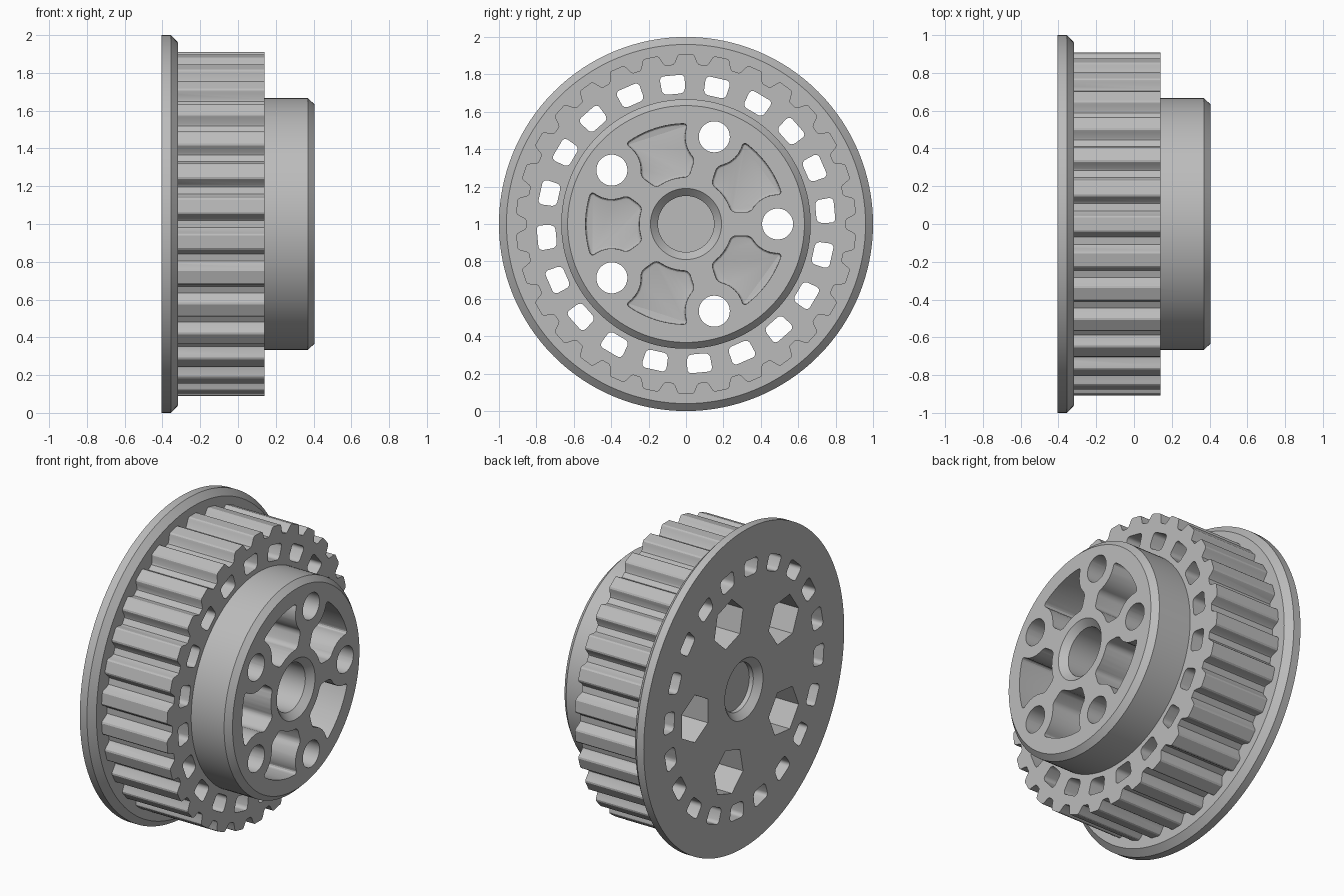
import bpy, bmesh, math
from math import cos, sin, radians, pi
from mathutils import Matrix, Vector

if "Cube" in bpy.data.objects:
    bpy.data.objects.remove(bpy.data.objects["Cube"])

X_BACK, X_FLANGE, X_BELT, X_HUB = -0.405, -0.317, 0.14, 0.405
HUB_HOLE_R = 0.49
AXIS = Matrix.Translation((0, 0, 1))

metal = bpy.data.materials.new("grey_metal")
metal.use_nodes = True
GREY = (0.5, 0.5, 0.5, 1)
metal.diffuse_color = GREY
metal.node_tree.nodes["Principled BSDF"].inputs["Base Color"].default_value = GREY


def polar(r, deg):
    return (r * cos(radians(deg)), r * sin(radians(deg)))


def finish(name, bm):
    bmesh.ops.recalc_face_normals(bm, faces=bm.faces)
    mesh = bpy.data.meshes.new(name)
    bm.to_mesh(mesh)
    bm.free()
    mesh.transform(AXIS)
    mesh.materials.append(metal)
    obj = bpy.data.objects.new(name, mesh)
    bpy.context.collection.objects.link(obj)
    return obj


def lathe(name, profile, steps=128):
    """Revolve a closed (x, radius) profile around the x axis."""
    bm = bmesh.new()
    rings = [[bm.verts.new((x, *polar(r, 360 * i / steps))) for x, r in profile]
             for i in range(steps)]
    n = len(profile)
    for i in range(steps):
        a, b = rings[i], rings[(i + 1) % steps]
        for j in range(n):
            k = (j + 1) % n
            bm.faces.new((a[j], a[k], b[k], b[j]))
    return finish(name, bm)


def prisms(name, outline, x0, x1, angles=(0,), corners=(), radius=0.0, floor=0.0):
    """Extrude a (y, z) outline along x, with rounded corners, repeated around the axis."""
    bm = bmesh.new()
    for angle in angles:
        part = bmesh.new()
        verts = [part.verts.new((x0, y, z)) for y, z in outline]
        part.faces.new(verts)
        if corners:
            bmesh.ops.bevel(part, geom=[verts[c] for c in corners], offset=radius,
                            segments=4, profile=0.5, affect='VERTICES')
        base = part.faces[:]
        ext = bmesh.ops.extrude_face_region(part, geom=base, use_keep_orig=True)
        moved = [g for g in ext["geom"] if isinstance(g, bmesh.types.BMVert)]
        bmesh.ops.translate(part, verts=moved, vec=(x1 - x0, 0, 0))
        bmesh.ops.recalc_face_normals(part, faces=part.faces)
        if floor:
            rim = [e for e in part.edges if all(abs(v.co.x - x0) < 1e-5 for v in e.verts)]
            bmesh.ops.bevel(part, geom=rim, offset=floor, segments=3,
                            profile=0.5, affect='EDGES')
        part.transform(Matrix.Rotation(radians(angle), 4, 'X'))
        temp = bpy.data.meshes.new("temp")
        part.to_mesh(temp)
        part.free()
        bm.from_mesh(temp)
        bpy.data.meshes.remove(temp)
    return finish(name, bm)


def combine(target, tool, operation):
    tool.hide_render = True
    mod = target.modifiers.new(tool.name, 'BOOLEAN')
    mod.operation, mod.object, mod.solver = operation, tool, 'EXACT'
    bpy.context.view_layer.objects.active = target
    bpy.ops.object.modifier_apply(modifier=mod.name)
    bpy.data.objects.remove(tool)


# Flange, hub and chamfered bore in one turned profile
pulley = lathe("pulley_body", [
    (X_BACK, 0.19), (X_BACK, 1), (-0.355, 1), (X_FLANGE, 0.96), (X_FLANGE, 0.667),
    (0.37, 0.667), (X_HUB, 0.633), (X_HUB, 0.19), (0.365, 0.15), (-0.365, 0.15)])

# Toothed belt ring
TEETH = 30
half = [(4.7, 0.855), (4.1, 0.863), (3.1, 0.895), (2.7, 0.905), (2.1, 0.91)]
tooth = [(-a, r) for a, r in half] + [(a, r) for a, r in reversed(half)]
belt = [polar(r, 6 + 360 / TEETH * i + a) for i in range(TEETH) for a, r in tooth]
combine(pulley, prisms("belt_teeth", belt, X_FLANGE - 0.02, X_BELT), 'UNION')

# Ring of rounded slots through belt and flange
slot = [polar(0.70, -4.9), polar(0.80, -4.9), polar(0.80, 4.9), polar(0.70, 4.9)]
combine(pulley, prisms("slots", slot, -0.5, 0.5, [5.4 + 18 * i for i in range(20)],
                       range(4), 0.025), 'DIFFERENCE')

# Fan-shaped pockets between the screw bosses
BOSS, SPOKE, INNER, OUTER = 0.157, 0.063, 0.25, 0.537
boss = Vector(polar(HUB_HOLE_R, 36))
along = boss.normalized()
side = Vector((along.y, -along.x))


def boss_point(a):
    return boss + BOSS * (cos(a) * along + sin(a) * side)


# Angles on the boss circle where it meets the outer arc and the spoke edge
a_out = math.acos((OUTER**2 - HUB_HOLE_R**2 - BOSS**2) / (2 * HUB_HOLE_R * BOSS))
a_in = pi - math.asin(SPOKE / BOSS)
outer_end = boss_point(a_out)
hub_end = along * math.sqrt(INNER**2 - SPOKE**2) + side * SPOKE
outer_deg = math.degrees(math.atan2(outer_end.y, outer_end.x))
hub_deg = math.degrees(math.atan2(hub_end.y, hub_end.x))
right = [Vector(polar(OUTER, outer_deg * i / 6)) for i in range(1, 7)]
right += [boss_point(a_out + (a_in - a_out) * i / 6) for i in range(1, 7)]
right += [Vector(polar(INNER, hub_deg * (1 - i / 3))) for i in range(3)]
left = [Vector((p.x, -p.y)) for p in reversed(right)]
fan = [Vector((OUTER, 0))] + right + [Vector((INNER, 0))] + left
n = len(fan)
combine(pulley, prisms("fan_pockets", fan, -0.22, 0.5, [36 + 72 * i for i in range(5)],
                       [5 + 1, 12, 13, n - 13, n - 12, n - 6], 0.025, 0.015), 'DIFFERENCE')

# Screw holes with hexagonal nut pockets at the back
fifths = [72 * i for i in range(5)]
for name, r, sides, x0, x1 in (("screw_holes", 0.083, 32, -0.5, 0.5),
                               ("nut_pockets", 0.15, 6, -0.5, -0.2)):
    ring = [(HUB_HOLE_R + y, z) for y, z in
            (polar(r, 360 / sides * (i + 0.5)) for i in range(sides))]
    combine(pulley, prisms(name, ring, x0, x1, fifths), 'DIFFERENCE')

# Smooth curved walls, crisp edges
bpy.ops.object.select_all(action='DESELECT')
pulley.select_set(True)
bpy.context.view_layer.objects.active = pulley
bpy.ops.object.shade_smooth_by_angle(angle=radians(25))
